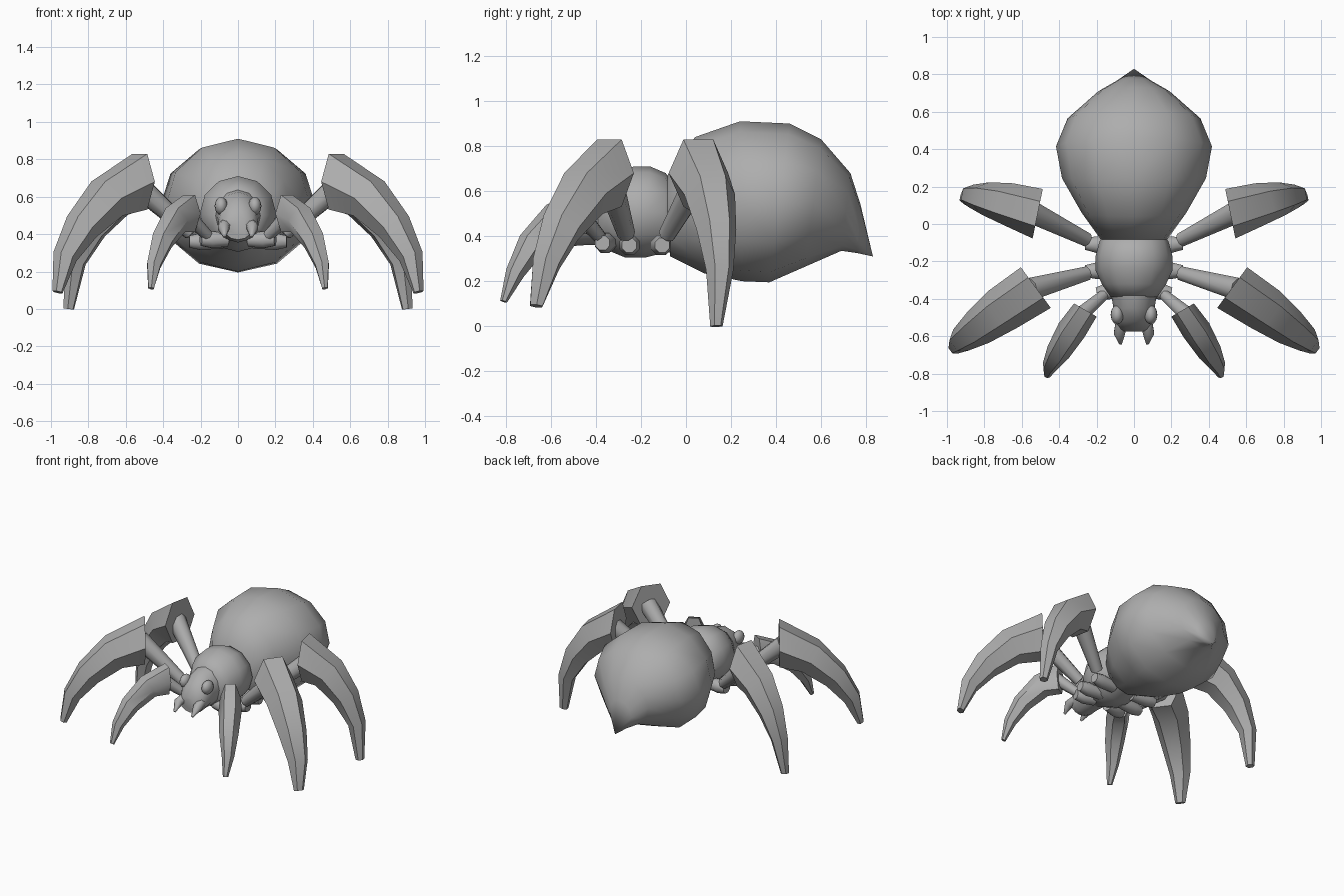
import bpy, bmesh, math
from mathutils import Vector

if "Cube" in bpy.data.objects:
    bpy.data.objects.remove(bpy.data.objects["Cube"])

grey = bpy.data.materials.new("grey")
grey.diffuse_color = (0.42, 0.42, 0.42, 1)
grey.use_nodes = True
grey.node_tree.nodes["Principled BSDF"].inputs["Base Color"].default_value = grey.diffuse_color


def finish(name, bm, angle):
    bmesh.ops.recalc_face_normals(bm, faces=bm.faces)
    me = bpy.data.meshes.new(name)
    bm.to_mesh(me)
    bm.free()
    me.materials.append(grey)
    me.shade_smooth()
    me.set_sharp_from_angle(angle=math.radians(angle))
    ob = bpy.data.objects.new(name, me)
    bpy.context.collection.objects.link(ob)
    return ob


def loft(name, rings, sides, phase=0.0, tip=None, angle=50):
    """Skin rings given as (centre, side vector, up vector)."""
    bm = bmesh.new()
    loops = []
    for c, s, u in rings:
        loop = []
        for i in range(sides):
            a = phase + math.tau * i / sides
            loop.append(bm.verts.new(c + s * math.sin(a) + u * math.cos(a)))
        loops.append(loop)
    for p, q in zip(loops, loops[1:]):
        for i in range(sides):
            j = (i + 1) % sides
            bm.faces.new((p[i], p[j], q[j], q[i]))
    bm.faces.new(loops[0])
    if tip:
        t = bm.verts.new(tip)
        for i in range(sides):
            bm.faces.new((loops[-1][i], loops[-1][(i + 1) % sides], t))
    else:
        bm.faces.new(loops[-1])
    return finish(name, bm, angle)


def body(name, rows, tip=None):
    """Body section from rows of top y, top z, bottom y, bottom z, half width."""
    rings = []
    for ty, tz, by, bz, w in rows:
        top, bot = Vector((0, ty, tz)), Vector((0, by, bz))
        rings.append(((top + bot) / 2, Vector((w, 0, 0)), (top - bot) / 2))
    return loft(name, rings, 12, 0, tip, 60)


def limb(name, rows, sides, upright=False):
    """Tapered tube from rows of x, y, z, half width, half height."""
    pts = [Vector(r[:3]) for r in rows]
    d = pts[-1] - pts[0]
    side = Vector((d.y, -d.x, 0)).normalized()
    rings = []
    for i, r in enumerate(rows):
        t = (pts[min(i + 1, len(pts) - 1)] - pts[max(i - 1, 0)]).normalized()
        up = side.cross(t).normalized()
        if upright and i == 0:
            up = Vector((0, 0, 1))
        rings.append((pts[i], side * r[3], up * r[4]))
    return loft(name, rings, sides, math.pi / sides, None, 50)


def mirrored(rows, sx):
    return [(r[0] * sx,) + tuple(r[1:]) for r in rows]


# body
body("abdomen", [
    (-.09, .66, -.07, .31, .18), (.04, .84, .08, .235, .28),
    (.24, .91, .25, .20, .385), (.46, .90, .37, .195, .417),
    (.60, .83, .53, .265, .355), (.73, .68, .69, .335, .19),
    (.775, .54, .76, .325, .09)], (0, .83, .31))
body("thorax", [
    (-.05, .62, -.06, .33, .16), (-.09, .68, -.10, .325, .185),
    (-.16, .71, -.18, .305, .205), (-.23, .71, -.27, .305, .205),
    (-.32, .68, -.33, .33, .17), (-.39, .63, -.39, .36, .125)])
body("head", [
    (-.36, .64, -.36, .36, .125), (-.45, .625, -.45, .36, .11),
    (-.52, .57, -.52, .355, .105), (-.575, .49, -.565, .37, .075)])

# legs: lower horn rows, then hip and knee points with upper-leg radii
legs = {
    "front": ([(.26, -.46, .51, .07, .115), (.335, -.57, .475, .078, .085),
               (.405, -.685, .365, .065, .065), (.45, -.76, .235, .042, .042),
               (.465, -.81, .11, .018, .015)],
              (.14, -.36, .37), (.29, -.49, .52), .03, .045),
    "middle": ([(.525, -.34, .68, .135, .172), (.70, -.455, .59, .125, .125),
                (.835, -.555, .44, .10, .095), (.925, -.62, .28, .07, .065),
                (.965, -.665, .09, .035, .025)],
               (.20, -.25, .36), (.56, -.35, .68), .04, .065),
    "rear": ([(.515, .055, .68, .135, .172), (.67, .105, .585, .115, .125),
              (.79, .135, .43, .09, .095), (.87, .15, .25, .062, .06),
              (.905, .135, .0, .028, .03)],
             (.20, -.11, .36), (.56, .07, .68), .04, .065),
}
for side, sx in (("right", 1), ("left", -1)):
    for name, (horn, hip, knee, r0, r1) in legs.items():
        label = f"{side}_{name}"
        limb(label + "_lower_leg", mirrored(horn, sx), 6, True)
        h, k = Vector(hip), Vector(knee)
        a = h.lerp(k, .15)
        limb(label + "_upper_leg",
             mirrored([(*a, r0, r0), (*k, r1, r1)], sx), 8)
        # hip joint running into the thorax
        root = Vector((h.x * .4, h.y * .9 - .02, h.z))
        out = h + (h - root).normalized() * .06
        limb(label + "_hip", mirrored(
            [(*root, .04, .04), (*h, .048, .048), (*out, .035, .035)], sx), 8)

    # eye
    bm = bmesh.new()
    bmesh.ops.create_uvsphere(bm, u_segments=12, v_segments=8, radius=1)
    for v in bm.verts:
        v.co = Vector((sx * .09 + v.co.x * .035, -.485 + v.co.y * .052,
                       .55 + v.co.z * .048))
    finish(side + "_eye", bm, 60)

    # fang
    limb(side + "_fang", mirrored(
        [(.065, -.52, .45, .035, .035), (.078, -.585, .435, .032, .032),
         (.072, -.64, .385, .008, .008)], sx), 8)
